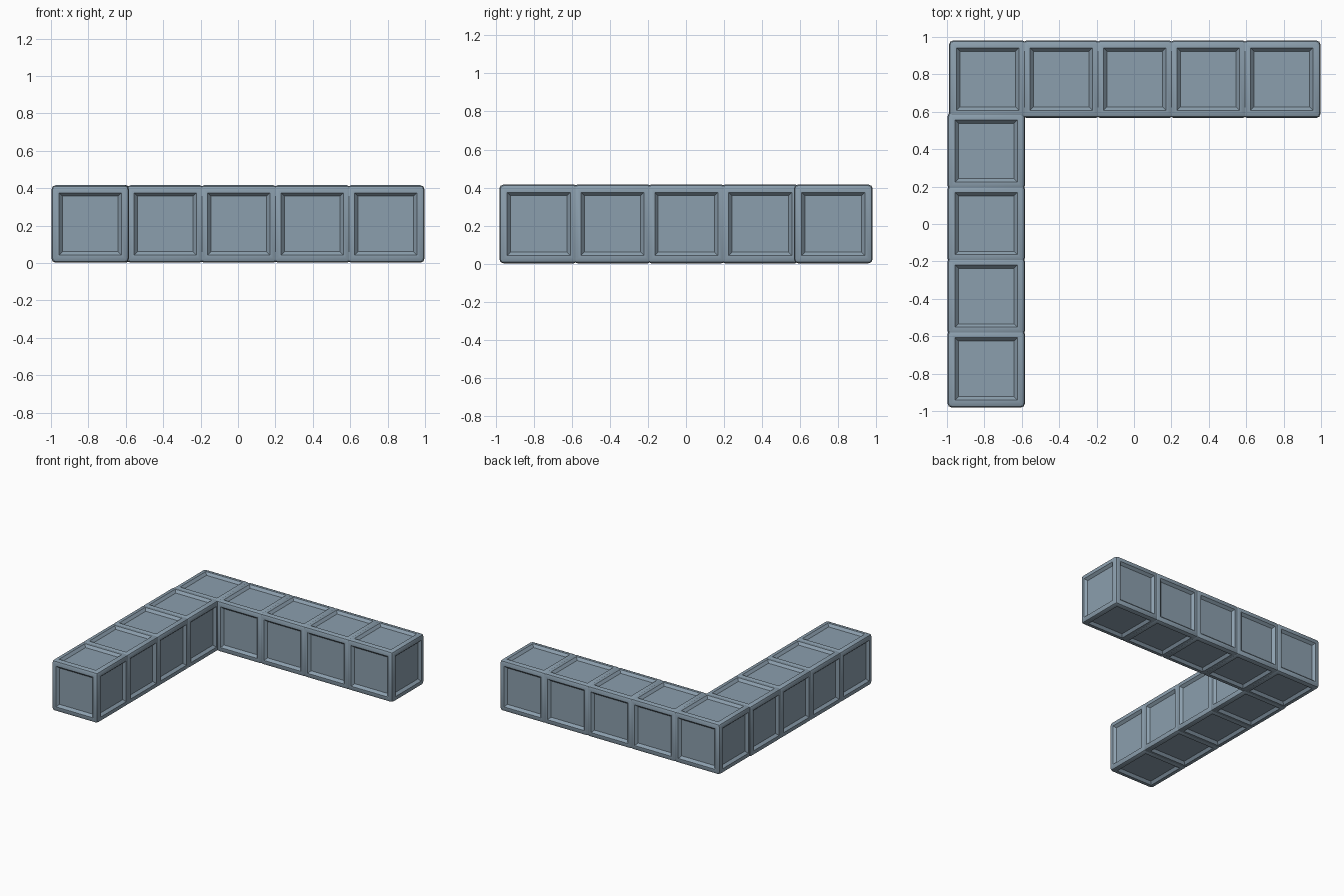
import bpy
import bmesh

if "Cube" in bpy.data.objects:
    bpy.data.objects.remove(bpy.data.objects["Cube"])

SIZE = 0.414      # edge length of one block
Z_MID = 0.209     # height of block centres

steel = bpy.data.materials.new("blue_grey")
steel.diffuse_color = (0.26, 0.345, 0.42, 1.0)
steel.use_nodes = True
steel.node_tree.nodes["Principled BSDF"].inputs["Base Color"].default_value = steel.diffuse_color


def make_block_mesh():
    """Softly bevelled cube with a sunken panel on each of the six sides."""
    bm = bmesh.new()
    bmesh.ops.create_cube(bm, size=SIZE)
    bmesh.ops.bevel(bm, geom=bm.edges[:], offset=0.022, segments=2,
                    profile=0.5, affect='EDGES')
    sides = [f for f in bm.faces if f.calc_area() > 0.1]
    # flat frame, then sloped recess
    bmesh.ops.inset_individual(bm, faces=sides, thickness=0.019,
                               depth=0.0, use_even_offset=True)
    bmesh.ops.inset_individual(bm, faces=sides, thickness=0.018,
                               depth=-0.02, use_even_offset=True)
    bmesh.ops.recalc_face_normals(bm, faces=bm.faces[:])
    mesh = bpy.data.meshes.new("panelled_block")
    bm.to_mesh(mesh)
    bm.free()
    mesh.materials.append(steel)
    return mesh


block_mesh = make_block_mesh()


def add_block(name, x, y):
    obj = bpy.data.objects.new(name, block_mesh)
    obj.location = (x, y, Z_MID)
    bpy.context.collection.objects.link(obj)
    return obj


# back row, including the corner block
blocks = [add_block(f"back_row_block_{i + 1}", -0.782 + 0.393 * i, 0.774)
          for i in range(5)]

# left column running to the front
blocks += [add_block(f"left_column_block_{i + 1}", -0.79, -0.774 + 0.388 * i)
           for i in range(4)]

# smooth bevels, crisp recess edges
bpy.context.view_layer.objects.active = blocks[0]
blocks[0].select_set(True)
bpy.ops.object.shade_smooth_by_angle(angle=0.52)
